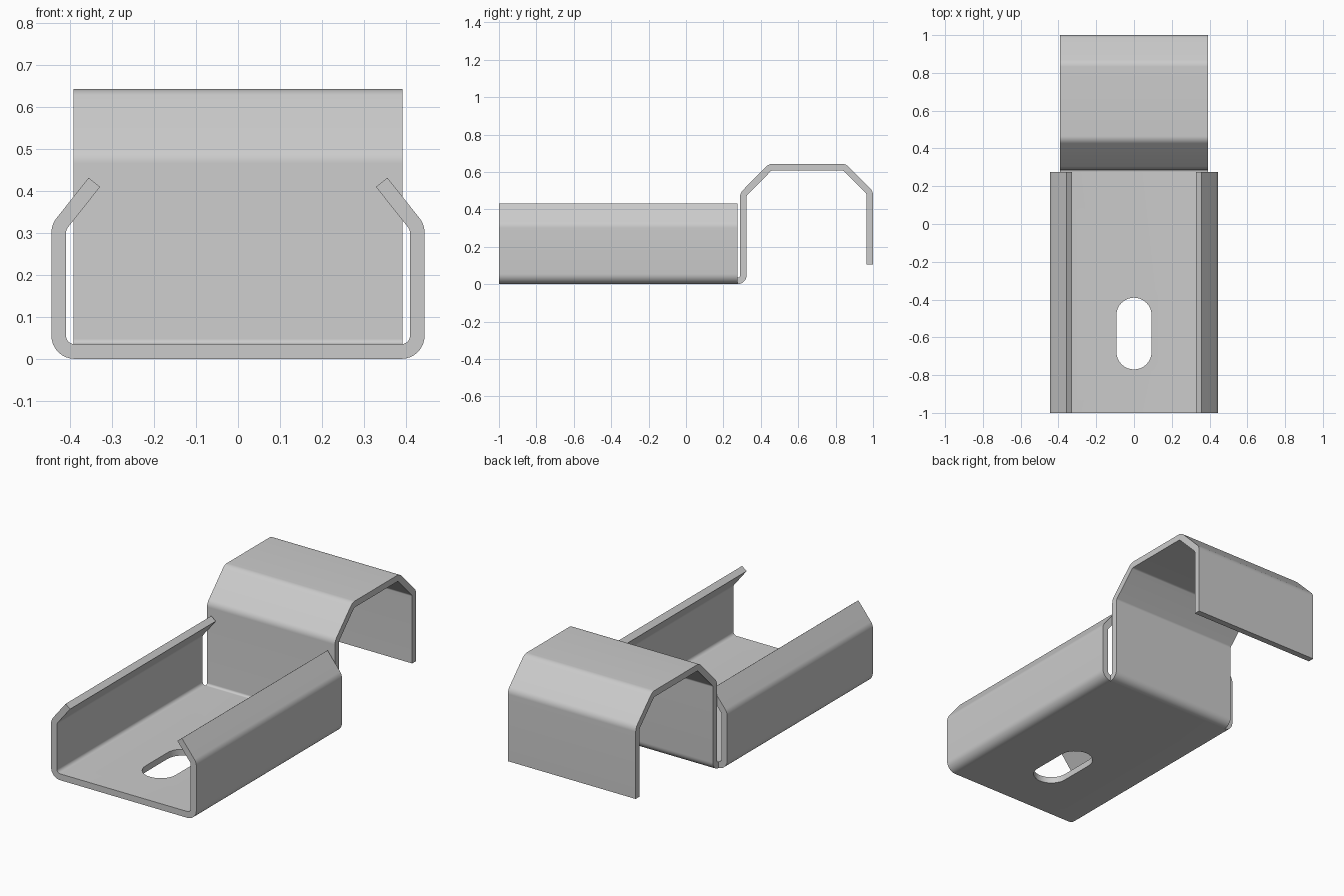
import bpy, bmesh
from math import pi, sin, cos, tan
from mathutils import Vector

if "Cube" in bpy.data.objects:
    bpy.data.objects.remove(bpy.data.objects["Cube"])

T = 0.035  # sheet thickness


def make_object(name, outline, place, lo, hi):
    """Extrude a closed 2D outline between lo and hi; place maps (u, v, t) to 3D."""
    bm = bmesh.new()
    a = [bm.verts.new(place(u, v, lo)) for u, v in outline]
    b = [bm.verts.new(place(u, v, hi)) for u, v in outline]
    n = len(a)
    bm.faces.new(a)
    bm.faces.new(b[::-1])
    for i in range(n):
        j = (i + 1) % n
        bm.faces.new((a[i], b[i], b[j], a[j]))
    bmesh.ops.recalc_face_normals(bm, faces=bm.faces)
    mesh = bpy.data.meshes.new(name)
    bm.to_mesh(mesh)
    bm.free()
    obj = bpy.data.objects.new(name, mesh)
    bpy.context.collection.objects.link(obj)
    return obj


def sheet_outline(path, radii, steps=8):
    """Thicken a centre line with rounded bends into a closed outline."""
    pts = [Vector(p) for p in path]
    left = lambda d: Vector((-d.y, d.x))
    samples = [(pts[0], left((pts[1] - pts[0]).normalized()))]
    for p, c, q, r in zip(pts, pts[1:], pts[2:], radii):
        d0, d1 = (c - p).normalized(), (q - c).normalized()
        turn = -d0.angle_signed(d1)  # counter-clockwise positive
        side = 1 if turn > 0 else -1
        start = c - d0 * r * tan(abs(turn) / 2)
        centre = start + left(d0) * side * r
        for k in range(steps + 1):
            w = turn * k / steps
            n0 = left(d0)
            n = Vector((n0.x * cos(w) - n0.y * sin(w), n0.x * sin(w) + n0.y * cos(w)))
            samples.append((centre - n * side * r, n))
    samples.append((pts[-1], left((pts[-1] - pts[-2]).normalized())))
    return ([p + n * T / 2 for p, n in samples]
            + [p - n * T / 2 for p, n in reversed(samples)])


def boolean(obj, other, operation):
    other.hide_render = True
    mod = obj.modifiers.new(operation.lower(), 'BOOLEAN')
    mod.operation, mod.object, mod.solver = operation, other, 'EXACT'
    bpy.context.view_layer.objects.active = obj
    bpy.ops.object.modifier_apply(modifier=mod.name)
    bpy.data.objects.remove(other)


# Channel with inward-bent lips, running along y
half = [(0.4275, T / 2), (0.4275, 0.314), (0.3425, 0.421)]
channel_path = [(-x, z) for x, z in reversed(half)] + half
clip = make_object("clip_bracket", sheet_outline(channel_path, [0.04, 0.0375, 0.0375, 0.04]),
                   lambda u, v, t: (u, t, v), -1.0, 0.275)

# Mounting slot in the floor
slot = [(0.093 * cos(pi * k / 16), 0.093 * sin(pi * k / 16) + (-0.483 if k <= 16 else -0.677))
        for k in range(17)]
slot += [(-x, -1.16 - y) for x, y in slot]
cutter = make_object("slot_cutter", slot, lambda u, v, t: (u, v, t), -0.1, 0.1)
boolean(clip, cutter, 'DIFFERENCE')

# Hook rising from the floor and folding over the back
hook_path = [(0.275, T / 2), (0.3065, T / 2), (0.3065, 0.48), (0.45, 0.6255),
             (0.847, 0.6255), (0.9825, 0.49), (0.9825, 0.105)]
hook = make_object("hook", sheet_outline(hook_path, [0.03] + [0.035] * 4),
                   lambda u, v, t: (t, u, v), -0.392, 0.392)
boolean(clip, hook, 'UNION')

# Smooth bends, crisp cut edges
clip.select_set(True)
bpy.context.view_layer.objects.active = clip
bpy.ops.object.shade_smooth_by_angle(angle=pi / 6)
